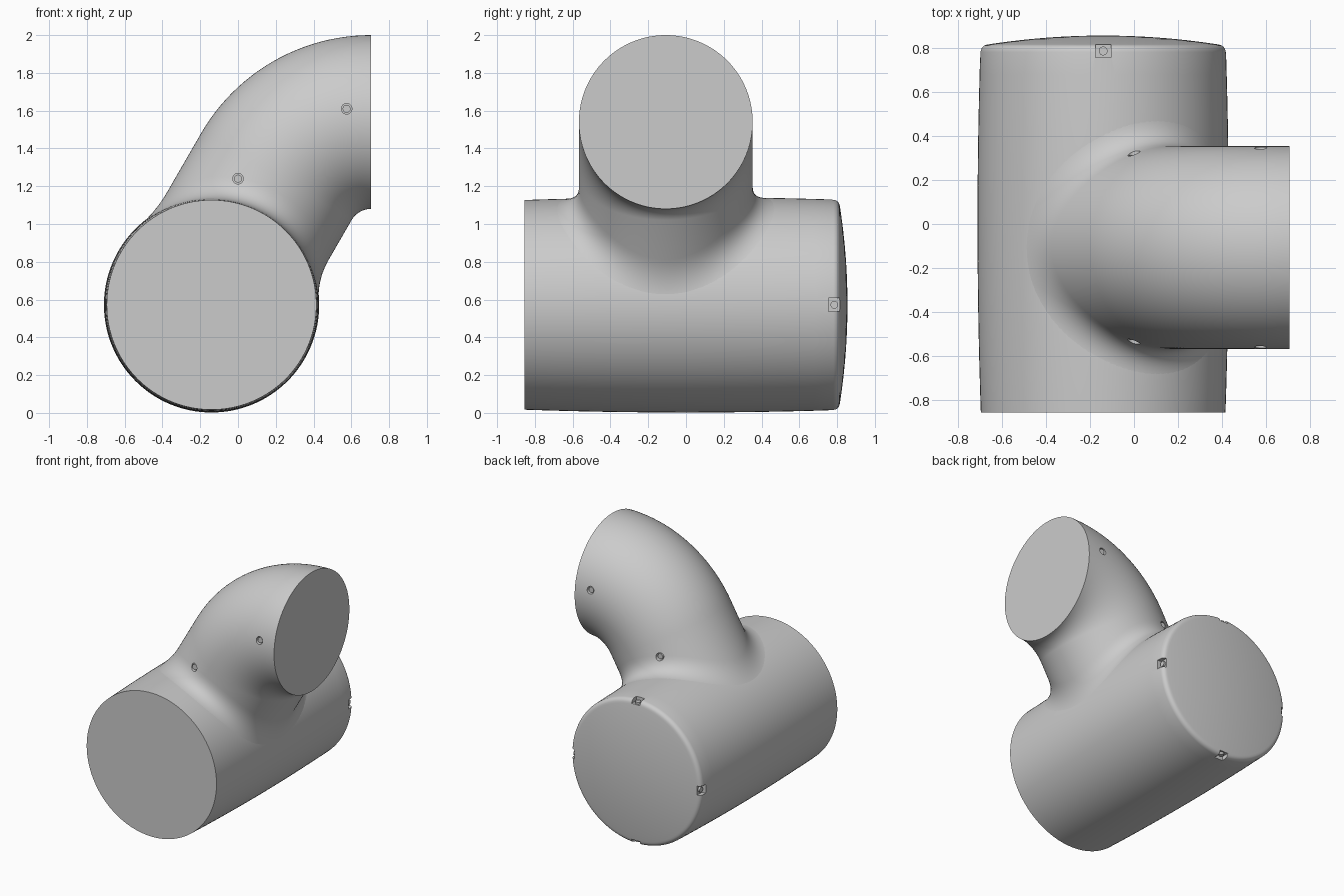
import bpy, bmesh, math
from mathutils import Vector, Matrix

cube = bpy.data.objects.get("Cube")
if cube:
    bpy.data.objects.remove(cube)

grey = bpy.data.materials.new("plain grey")
grey.use_nodes = True
grey.diffuse_color = (0.6, 0.6, 0.6, 1)
grey.node_tree.nodes["Principled BSDF"].inputs["Base Color"].default_value = (0.6, 0.6, 0.6, 1)

SEG = 128
AXIS = Vector((-0.14, 0, 0.572))       # centre line of the barrel, along y
TUBE_Y, TUBE_R = -0.107, 0.46          # elbow tube
BEND, BEND_R = Vector((0.705, TUBE_Y, 0.96)), 0.58
FILLET = 0.13
angles = [2 * math.pi * i / SEG for i in range(SEG)]


def make_object(name, bm):
    bmesh.ops.recalc_face_normals(bm, faces=bm.faces)
    mesh = bpy.data.meshes.new(name)
    bm.to_mesh(mesh)
    bm.free()
    mesh.materials.append(grey)
    obj = bpy.data.objects.new(name, mesh)
    bpy.context.collection.objects.link(obj)
    return obj


def loft(name, rings):
    """Skin closed rings of points and cap both ends."""
    bm = bmesh.new()
    loops = [[bm.verts.new(p) for p in ring] for ring in rings]
    for a, b in zip(loops, loops[1:]):
        for i in range(len(a)):
            j = (i + 1) % len(a)
            bm.faces.new((a[i], a[j], b[j], b[i]))
    bm.faces.new(loops[0])
    bm.faces.new(loops[-1])
    return make_object(name, bm)


def rod(bm, centre, direction, radius, length):
    turn = Vector(direction).to_track_quat('Z', 'Y').to_matrix().to_4x4()
    bmesh.ops.create_cone(bm, cap_ends=True, segments=24, radius1=radius, radius2=radius,
                          depth=length, matrix=Matrix.Translation(centre) @ turn)


def smooth(obj):
    bpy.ops.object.select_all(action='DESELECT')
    obj.select_set(True)
    bpy.context.view_layer.objects.active = obj
    bpy.ops.object.shade_smooth_by_angle(angle=math.radians(35))


def cut(obj, cutter):
    mod = obj.modifiers.new("cut", 'BOOLEAN')
    mod.operation, mod.solver, mod.object = 'DIFFERENCE', 'EXACT', cutter
    bpy.context.view_layer.objects.active = obj
    bpy.ops.object.modifier_apply(modifier=mod.name)
    bpy.data.objects.remove(cutter)


def barrel_radius(y):
    return 0.57 - 0.015 * (y / 0.855) ** 2


# Barrel: slightly bulged wall, rounded rear rim and shallow dome
profile = []
for i in range(17):
    y = -0.855 + 1.635 * i / 16
    profile.append((y, barrel_radius(y)))
for i in range(1, 6):
    a = math.pi / 2 * i / 6
    profile.append((0.78 + 0.034 * math.sin(a), 0.523 + 0.034 * math.cos(a)))
for i in range(12):
    r = 0.52 * (1 - i / 11.3)
    profile.append((0.855 - 0.04 * (r / 0.52) ** 2, r))
barrel = loft("barrel", [[AXIS + Vector((r * math.cos(a), y, r * math.sin(a))) for a in angles]
                         for y, r in profile])

# Elbow: quarter-like bend, straight neck, filleted foot on the barrel
rings = []
BEND_STEPS = 24
for i in range(BEND_STEPS + 1):
    b = math.radians(60) * i / BEND_STEPS
    out = Vector((-math.sin(b), 0, math.cos(b)))
    rings.append([BEND + out * (BEND_R + TUBE_R * math.cos(a))
                  + Vector((0, TUBE_R * math.sin(a), 0)) for a in angles])
down = Vector((-math.cos(b), 0, -math.sin(b)))
neck_end = BEND + out * BEND_R

foot = []
for a, start in zip(angles, rings[-1]):
    w = start - AXIS
    w.y = 0
    along = w.dot(down)
    t = -along - math.sqrt(along ** 2 - w.length_squared + barrel_radius(start.y) ** 2)
    hit = start + down * t
    # Walk outwards over the barrel surface from the crossing point
    normal = Vector((hit.x - AXIS.x, 0, hit.z - AXIS.z)).normalized()
    side = out * math.cos(a) + Vector((0, math.sin(a), 0))
    side = (side - normal * side.dot(normal)).normalized()
    end = hit + side * FILLET
    spoke = Vector((end.x - AXIS.x, 0, end.z - AXIS.z)).normalized()
    end = Vector((AXIS.x, end.y, AXIS.z)) + spoke * (barrel_radius(end.y) - 0.001)
    foot.append((hit - down * FILLET, hit, end))
FOOT_STEPS = 10
for i in range(FOOT_STEPS + 1):
    s = i / FOOT_STEPS
    rings.append([p * (1 - s) ** 2 + q * 2 * s * (1 - s) + e * s * s for p, q, e in foot])
inner = neck_end + down * 0.6
rings.append([inner + (out * math.cos(a) + Vector((0, math.sin(a), 0))) * 0.2 for a in angles])
elbow = loft("elbow", rings)

# Screw holes on both sides of the elbow, with small screws inside
holes, screws = bmesh.new(), bmesh.new()
for x, z, half in ((0.0, 1.24, 0.43), (0.575, 1.61, 0.453)):
    for s in (-1, 1):
        rod(holes, Vector((x, TUBE_Y + s * (half + 0.03), z)), (0, s, 0), 0.028, 0.11)
        rod(screws, Vector((x, TUBE_Y + s * (half - 0.03), z)), (0, s, 0), 0.021, 0.04)
cut(elbow, make_object("hole_cutter", holes))
smooth(elbow)
smooth(make_object("elbow_screws", screws))

# Four notches around the rear rim, each with a screw
notches, pins = bmesh.new(), bmesh.new()
for k in range(4):
    a = k * math.pi / 2
    d = Vector((math.cos(a), 0, math.sin(a)))
    place = Matrix.Translation(AXIS + d * 0.57 + Vector((0, 0.80, 0)))
    turn = Matrix.Rotation(-a, 4, 'Y')
    bmesh.ops.create_cube(notches, size=1,
                          matrix=place @ turn @ Matrix.Diagonal((0.09, 0.09, 0.07, 1)))
    rod(pins, AXIS + d * 0.52 + Vector((0, 0.785, 0)), d, 0.02, 0.04)
cut(barrel, make_object("notch_cutter", notches))
smooth(barrel)
smooth(make_object("rim_screws", pins))
